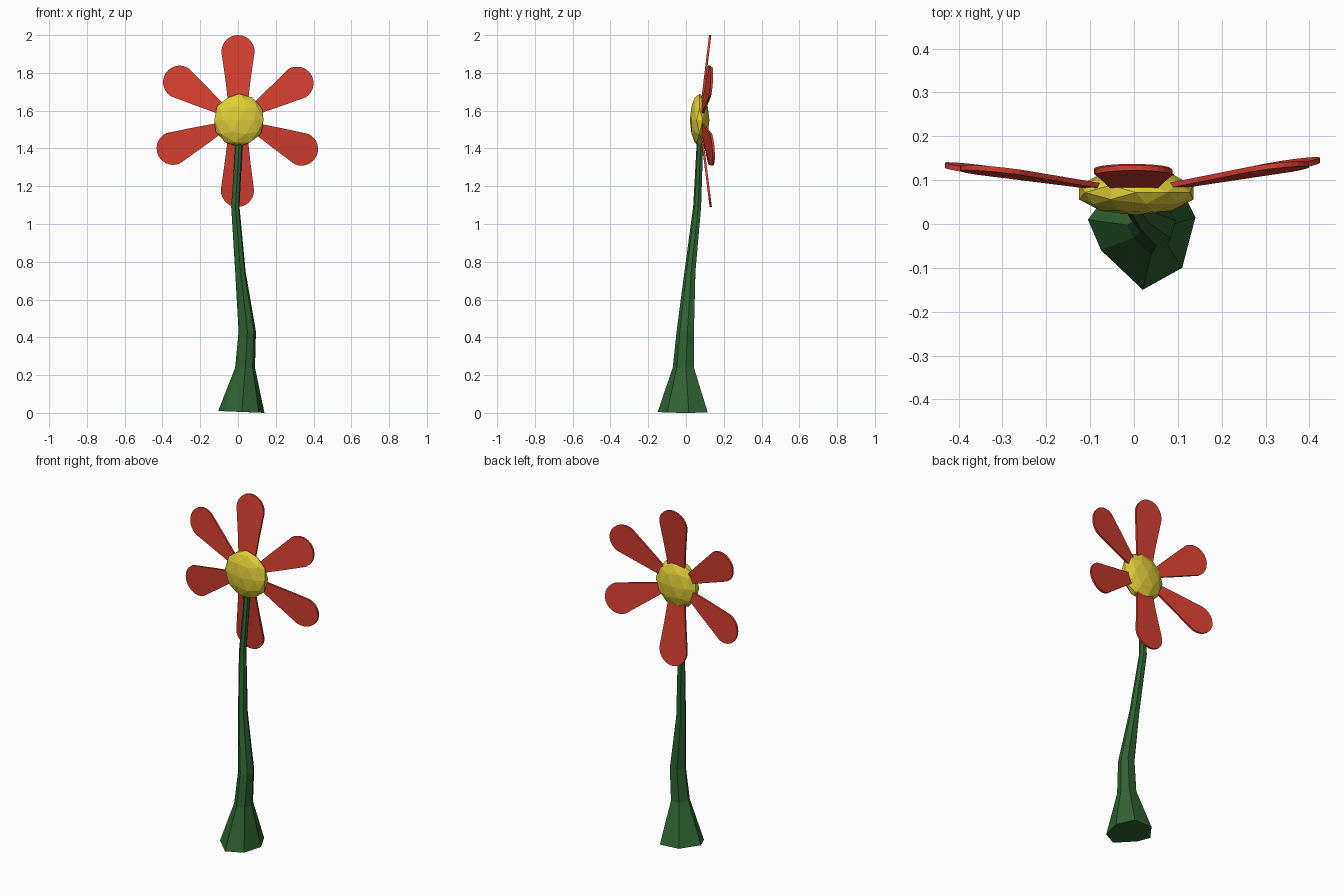
import bpy
import bmesh
from math import sin, cos, pi, radians
from mathutils import Vector

if "Cube" in bpy.data.objects:
    bpy.data.objects.remove(bpy.data.objects["Cube"])


def material(name, color):
    m = bpy.data.materials.new(name)
    m.diffuse_color = (*color, 1)
    m.use_nodes = True
    m.node_tree.nodes["Principled BSDF"].inputs["Base Color"].default_value = m.diffuse_color
    return m


def finish(name, bm, mat):
    bmesh.ops.recalc_face_normals(bm, faces=bm.faces)
    mesh = bpy.data.meshes.new(name)
    bm.to_mesh(mesh)
    bm.free()
    mesh.materials.append(mat)
    obj = bpy.data.objects.new(name, mesh)
    bpy.context.collection.objects.link(obj)
    return obj


GREEN = material("stem_green", (0.03, 0.13, 0.035))
RED = material("petal_red", (0.68, 0.05, 0.03))
YELLOW = material("center_yellow", (0.75, 0.62, 0.04))


# Stem: irregular seven-sided outline swept up a bending path
def build_stem():
    outline = [(0.02, -0.15), (0.11, -0.10), (0.14, 0.015), (0.09, 0.115),
               (-0.03, 0.11), (-0.105, 0.01), (-0.075, -0.06)]
    # each ring: z, x min, x max, y min, y max
    rings = [(0.005, -0.105, 0.14, -0.15, 0.115),
             (0.24, -0.015, 0.09, -0.07, 0.042),
             (0.43, 0.003, 0.095, -0.05, 0.042),
             (0.75, -0.015, 0.04, -0.008, 0.05),
             (1.09, -0.036, 0.008, 0.038, 0.08),
             (1.40, -0.015, 0.023, 0.055, 0.09),
             (1.50, -0.01, 0.02, 0.06, 0.09)]
    bm = bmesh.new()
    loops = []
    for z, x0, x1, y0, y1 in rings:
        loop = []
        for px, py in outline:
            fx, fy = (px + 0.105) / 0.245, (py + 0.15) / 0.265
            tilt = (0.5 - fx) * 0.01 if z < 0.1 else 0
            loop.append(bm.verts.new((x0 + fx * (x1 - x0),
                                      y0 + fy * (y1 - y0), z + tilt)))
        loops.append(loop)
    n = len(outline)
    for a, b in zip(loops, loops[1:]):
        for i in range(n):
            j = (i + 1) % n
            bm.faces.new((a[i], a[j], b[j], b[i]))
    bm.faces.new(loops[0])
    bm.faces.new(loops[-1])
    finish("stem", bm, GREEN)


# Petal: thin rounded paddle leaning backward toward its tip
def build_petal(name, angle, length, base_half, slope):
    a = radians(angle)
    center = Vector((0.0, 0.0, 1.55))
    along = Vector((cos(a), 0, sin(a)))
    side = Vector((-sin(a), 0, cos(a)))
    r = 0.088
    end = length - r
    pts = [(0.09, -base_half), (0.22, -(base_half * 0.45 + r * 0.5))]
    pts += [(end + r * sin(t), -r * cos(t))
            for t in (pi * k / 14 for k in range(15))]
    pts += [(0.22, base_half * 0.45 + r * 0.5), (0.09, base_half)]
    bm = bmesh.new()
    layers = []
    for off in (-0.006, 0.006):
        loop = []
        for u, w in pts:
            p = center + along * u + side * w
            p.y = 0.086 + slope * (u - 0.1) + off
            loop.append(bm.verts.new(p))
        bm.faces.new(loop)
        layers.append(loop)
    front, back = layers
    for i in range(len(pts)):
        j = (i + 1) % len(pts)
        bm.faces.new((front[i], front[j], back[j], back[i]))
    finish(name, bm, RED)


# Flower center: faceted, flattened ball
def build_center():
    bm = bmesh.new()
    bmesh.ops.create_icosphere(bm, subdivisions=2, radius=1)
    for v in bm.verts:
        v.co = Vector((0.005 + v.co.x * 0.137, 0.072 + v.co.y * 0.052,
                       1.55 + v.co.z * 0.14))
    finish("flower_center", bm, YELLOW)


build_stem()
build_center()
for name, angle, length, base_half, slope in [
        ("petal_top", 90, 0.45, 0.052, 0.12),
        ("petal_upper_right", 32, 0.456, 0.025, 0.145),
        ("petal_lower_right", -24.5, 0.457, 0.025, 0.17),
        ("petal_bottom", -90.5, 0.46, 0.052, 0.125),
        ("petal_lower_left", 203.5, 0.462, 0.025, 0.135),
        ("petal_upper_left", 147, 0.456, 0.025, 0.12)]:
    build_petal(name, angle, length, base_half, slope)
